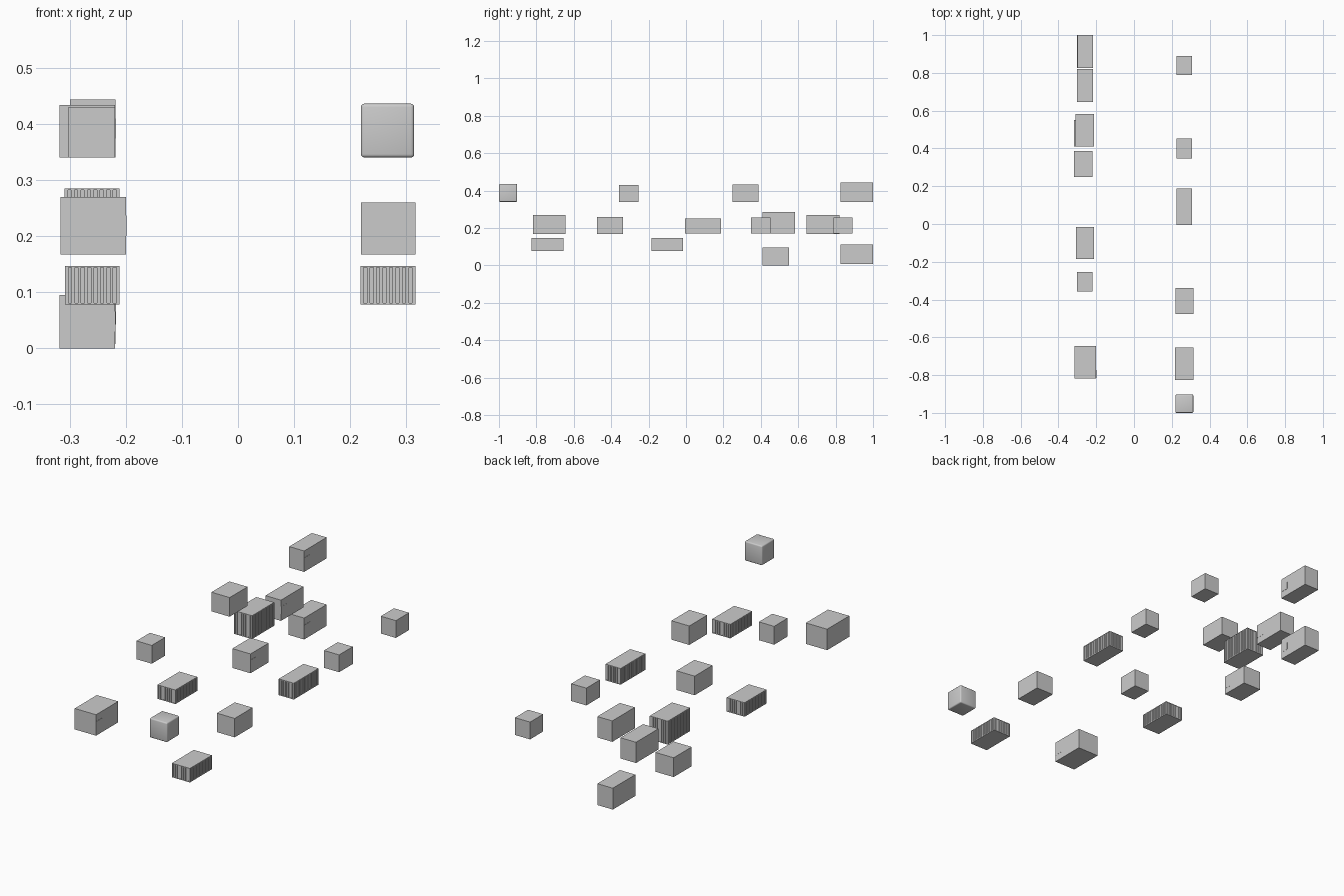
import bpy, bmesh

if "Cube" in bpy.data.objects:
    bpy.data.objects.remove(bpy.data.objects["Cube"])


def finish(name, bm):
    bmesh.ops.recalc_face_normals(bm, faces=bm.faces)
    mesh = bpy.data.meshes.new(name)
    bm.to_mesh(mesh)
    bm.free()
    obj = bpy.data.objects.new(name, mesh)
    bpy.context.collection.objects.link(obj)
    return obj


def prism(bm, outline, z0, z1):
    low = [bm.verts.new((x, y, z0)) for x, y in outline]
    high = [bm.verts.new((x, y, z1)) for x, y in outline]
    n = len(outline)
    bm.faces.new(low[::-1])
    bm.faces.new(high)
    for i in range(n):
        j = (i + 1) % n
        bm.faces.new((low[i], low[j], high[j], high[i]))


def rect(x0, x1, y0, y1):
    return [(x0, y0), (x1, y0), (x1, y1), (x0, y1)]


def box(name, x0, x1, y0, y1, z0, z1):
    bm = bmesh.new()
    prism(bm, rect(x0, x1, y0, y1), z0, z1)
    return finish(name, bm)


# vertical square ribs running round all four sides between two thin lids
def ribbed_box(name, x0, x1, y0, y1, z0, z1, ends=8, sides=14, depth=0.003, lid=0.003):
    corners = rect(x0, x1, y0, y1)
    outline = []
    for i, (ax, ay) in enumerate(corners):
        bx, by = corners[(i + 1) % 4]
        length = abs(bx - ax) + abs(by - ay)
        dx, dy = (bx - ax) / length, (by - ay) / length
        n = ends if i % 2 == 0 else sides
        pitch = length / (n + 0.5)
        for k in range(n):
            for t, d in ((k, 0), (k + 0.5, 0), (k + 0.5, depth), (k + 1, depth)):
                outline.append((ax + dx * t * pitch - dy * d,
                                ay + dy * t * pitch + dx * d))
        outline.append((ax + dx * n * pitch, ay + dy * n * pitch))
    bm = bmesh.new()
    prism(bm, outline, z0 + lid, z1 - lid)
    prism(bm, corners, z0, z0 + lid)
    prism(bm, corners, z1 - lid, z1)
    return finish(name, bm)


# plain boxes: x0, x1, y0, y1, z0, z1, has label on the inner side
plain = [
    (-0.299, -0.218, 0.825, 1.00, 0.34, 0.443, True),
    (-0.302, -0.218, 0.825, 1.00, 0.008, 0.113, True),
    (-0.302, -0.218, 0.645, 0.82, 0.168, 0.27, True),
    (-0.318, -0.219, 0.41, 0.55, 0.0, 0.095, True),
    (-0.318, -0.219, 0.248, 0.387, 0.34, 0.434, False),
    (-0.302, -0.219, -0.357, -0.253, 0.34, 0.43, False),
    (-0.316, -0.20, -0.817, -0.645, 0.167, 0.27, True),
    (0.225, 0.307, 0.788, 0.89, 0.17, 0.255, False),
    (0.225, 0.307, 0.347, 0.453, 0.17, 0.255, False),
    (0.219, 0.316, -0.477, -0.338, 0.167, 0.26, False),
]
for i, (x0, x1, y0, y1, z0, z1, label) in enumerate(plain):
    box(f"box_{i + 1}", x0, x1, y0, y1, z0, z1)
    if label:
        zc = (z0 + z1) / 2
        box(f"box_label_{i + 1}", x1 - 0.001, x1 + 0.001, y0 + 0.002, y0 + 0.045,
            zc - 0.018, zc + 0.018)

# ribbed boxes
ribbed = [
    (-0.309, -0.211, 0.41, 0.583, 0.17, 0.285),
    (-0.308, -0.211, -0.185, -0.015, 0.078, 0.147),
    (0.218, 0.316, -0.825, -0.655, 0.078, 0.147),
    (0.225, 0.307, -0.005, 0.187, 0.17, 0.25),
]
for i, dims in enumerate(ribbed):
    ribbed_box(f"ribbed_box_{i + 1}", *dims)

# soft-edged box
soft = box("rounded_box", 0.219, 0.314, -1.0, -0.903, 0.34, 0.436)
bevel = soft.modifiers.new("soft_edges", 'BEVEL')
bevel.width = 0.006
bevel.segments = 3
for p in soft.data.polygons:
    p.use_smooth = True
